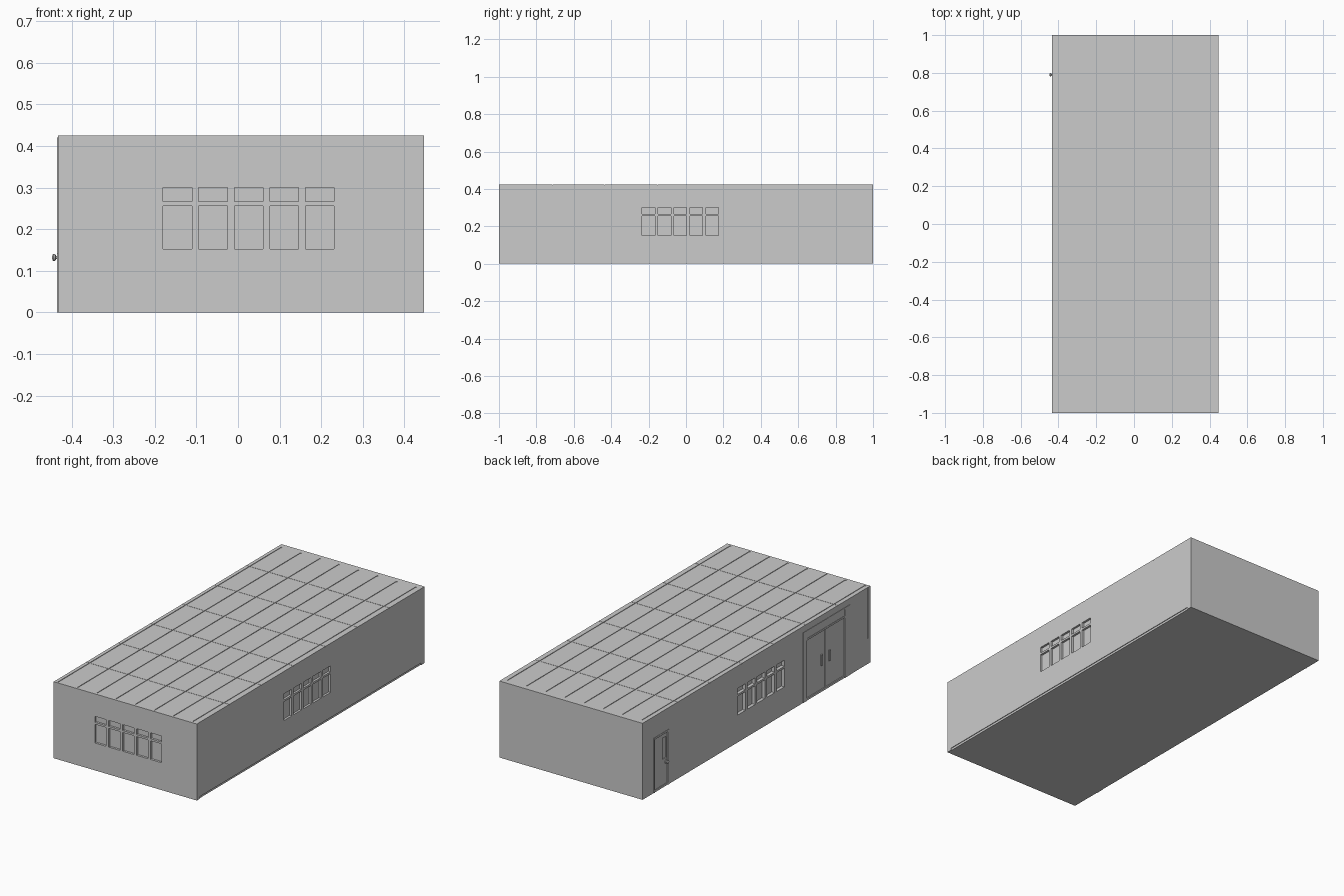
import bpy, bmesh, math
from mathutils import Matrix, Vector

if "Cube" in bpy.data.objects:
    bpy.data.objects.remove(bpy.data.objects["Cube"])

X0, X1, Y0, Y1, H = -0.433, 0.447, -1.0, 1.0, 0.425
T = 0.03        # wall thickness


def material(name, col):
    m = bpy.data.materials.new(name)
    m.diffuse_color = col
    m.use_nodes = True
    m.node_tree.nodes["Principled BSDF"].inputs["Base Color"].default_value = m.diffuse_color
    return m


GREEN = material("green", (0.2, 0.5, 0.1, 1))
GLASS = material("pane_grey", (0.88, 0.88, 0.88, 1))


def boxes(name, spans, mat=None):
    """One object made of boxes given as (x0, x1, y0, y1, z0, z1)."""
    bm = bmesh.new()
    for a, b, c, d, e, f in spans:
        M = Matrix.Translation(((a + b) / 2, (c + d) / 2, (e + f) / 2)) \
            @ Matrix.Diagonal((b - a, d - c, f - e, 1))
        bmesh.ops.create_cube(bm, size=1, matrix=M)
    me = bpy.data.meshes.new(name)
    bm.to_mesh(me)
    bm.free()
    ob = bpy.data.objects.new(name, me)
    bpy.context.collection.objects.link(ob)
    if mat:
        me.materials.append(mat)
    return ob


def cut(ob, name, spans):
    c = boxes(name, spans)
    c.hide_render = True
    c.hide_viewport = True
    c.display_type = 'WIRE'
    m = ob.modifiers.new("openings", 'BOOLEAN')
    m.object = c
    m.operation = 'DIFFERENCE'
    m.solver = 'EXACT'


def on_side(side, u0, u1, z0, z1, out, depth):
    """Box on a wall: 'out' in front of its face, 'depth' behind it."""
    if side == "front":
        return (u0, u1, Y0 - out, Y0 + depth, z0, z1)
    if side == "right":
        return (X1 - depth, X1 + out, u0, u1, z0, z1)
    return (X0 - out, X0 + depth, u0, u1, z0, z1)


def window_cells(start):
    """Five columns, each with a tall pane and a small top light."""
    cells = []
    for i in range(5):
        u = start + i * 0.0855
        cells += [(u, u + 0.069, 0.152, 0.256), (u, u + 0.069, 0.267, 0.30)]
    return cells


# floor slab, slightly set back along the right side
boxes("floor_slab", [(X0, X1 - 0.004, Y0, Y1, 0, 0.012)])

# walls
walls = {
    "front": boxes("front_wall", [(X0, X1, Y0, Y0 + T, 0, H - 0.004)]),
    "right": boxes("right_wall", [(X1 - T, X1, Y0 + T, Y1 - T, 0.012, H - 0.004)]),
    "left": boxes("left_wall", [(X0, X0 + T, Y0 + T, Y1 - T, 0, H - 0.004)]),
}
boxes("back_wall", [(X0, X1, Y1 - T, Y1, 0, H - 0.004)])

# windows: openings in the wall with recessed panes behind
for side, start, depth in (("front", -0.18, 0.012), ("right", -0.236, 0.012),
                           ("left", -0.245, 0.018)):
    cells = window_cells(start)
    holes = [on_side(side, *c, 0.02, 0.05) for c in cells]
    if side == "left":
        holes.append((X0 - 0.02, X0 + 0.012, -0.775, -0.44, 0.012, 0.335))  # gate
        holes.append((X0 - 0.02, X0 + 0.012, 0.778, 0.893, 0.012, 0.295))   # door
    cut(walls[side], side + "_opening_cutter", holes)
    panes = []
    for u0, u1, z0, z1 in cells:
        b = list(on_side(side, u0, u1, z0, z1, 0, T))
        if side == "front":
            b[2] += depth
        elif side == "right":
            b[1] -= depth
        else:
            b[0] += depth
        panes.append(b)
    boxes(side + "_window_panes", panes, GLASS)

# thin bars seen in the front and right windows
boxes("front_light_bar", [(-0.103, -0.1, Y0, Y0 + 0.012, 0.265, 0.305)])
boxes("right_light_bar", [(X1 - 0.012, X1, -0.158, -0.154, 0.265, 0.305)])
boxes("green_window_bar", [(0.153, 0.157, Y0, Y0 + 0.012, 0.147, 0.258)], GREEN)

# roof: deck with panels separated by narrow seams
boxes("roof_deck", [(X0, X1, Y0, Y1, H - 0.006, H - 0.003)])
xs = [X0] + [-0.41 + i * 0.118 for i in range(8)] + [X1]
ys = [Y0 + 0.012] + [-0.715 + i * 0.281 for i in range(6)] + [Y1 - 0.03]
panels = []
for i in range(9):
    for j in range(7):
        panels.append((xs[i] + 0.004 * (i > 0), xs[i + 1] - 0.004 * (i < 8),
                       ys[j] + 0.001 * (j > 0), ys[j + 1] - 0.001 * (j < 6),
                       H - 0.003, H))
boxes("roof_panels", panels)
boxes("roof_end_trims", [(X0, X1, Y0, Y0 + 0.012, H - 0.003, H),
                         (X0, X1, Y1 - 0.03, Y1, H - 0.003, H)])

# left wall: double gate with frame, transom panel and pull handles
P = X0 - 0.002
boxes("gate_frame", [(P, X0, -0.44, -0.41, 0, 0.39),
                     (P, X0, -0.825, -0.775, 0, 0.39),
                     (P, X0, -0.775, -0.44, 0.335, 0.345),
                     (P, X0, -0.775, -0.44, 0.382, 0.39)])
boxes("gate_leaves", [(X0 + 0.005, X0 + 0.012, -0.775, -0.609, 0.012, 0.335),
                      (X0 + 0.005, X0 + 0.012, -0.606, -0.44, 0.012, 0.335)])
boxes("gate_handles", [(P, X0 + 0.005, y - 0.005, y + 0.005, 0.145, 0.205)
                       for y in (-0.575, -0.645)])

# left wall: single door with frame and narrow pane
boxes("door_frame", [(P, X0, 0.893, 0.903, 0, 0.305),
                     (P, X0, 0.768, 0.778, 0, 0.305),
                     (P, X0, 0.778, 0.893, 0.295, 0.305)])
door = boxes("door_leaf", [(X0 + 0.003, X0 + 0.012, 0.779, 0.892, 0.012, 0.294)])
cut(door, "door_pane_cutter", [(X0 - 0.01, X0 + 0.009, 0.788, 0.82, 0.155, 0.272)])
boxes("door_pane", [(X0 + 0.008, X0 + 0.011, 0.788, 0.82, 0.155, 0.272)], GLASS)

# corner strip on the left wall
boxes("corner_strip", [(P, X0, -0.985, -0.977, 0.14, 0.42)])

# door knob, turned around the x axis
profile = [(0.003, 0), (0.011, 0), (0.011, -0.003), (0.004, -0.004),
           (0.004, -0.007), (0.009, -0.010), (0.009, -0.014), (0.006, -0.016), (0, -0.017)]
bm = bmesh.new()
vs = [bm.verts.new((X0 + 0.003 + x, r, 0)) for r, x in profile]
es = [bm.edges.new(p) for p in zip(vs, vs[1:])]
bmesh.ops.spin(bm, geom=vs + es, cent=Vector((0, 0, 0)), axis=(1, 0, 0),
               angle=2 * math.pi, steps=16)
bmesh.ops.remove_doubles(bm, verts=bm.verts, dist=1e-5)
bmesh.ops.recalc_face_normals(bm, faces=bm.faces)
me = bpy.data.meshes.new("door_knob")
bm.to_mesh(me)
bm.free()
knob = bpy.data.objects.new("door_knob", me)
knob.location = (0, 0.79, 0.132)
bpy.context.collection.objects.link(knob)
bpy.context.view_layer.objects.active = knob
knob.select_set(True)
bpy.ops.object.shade_smooth_by_angle()
